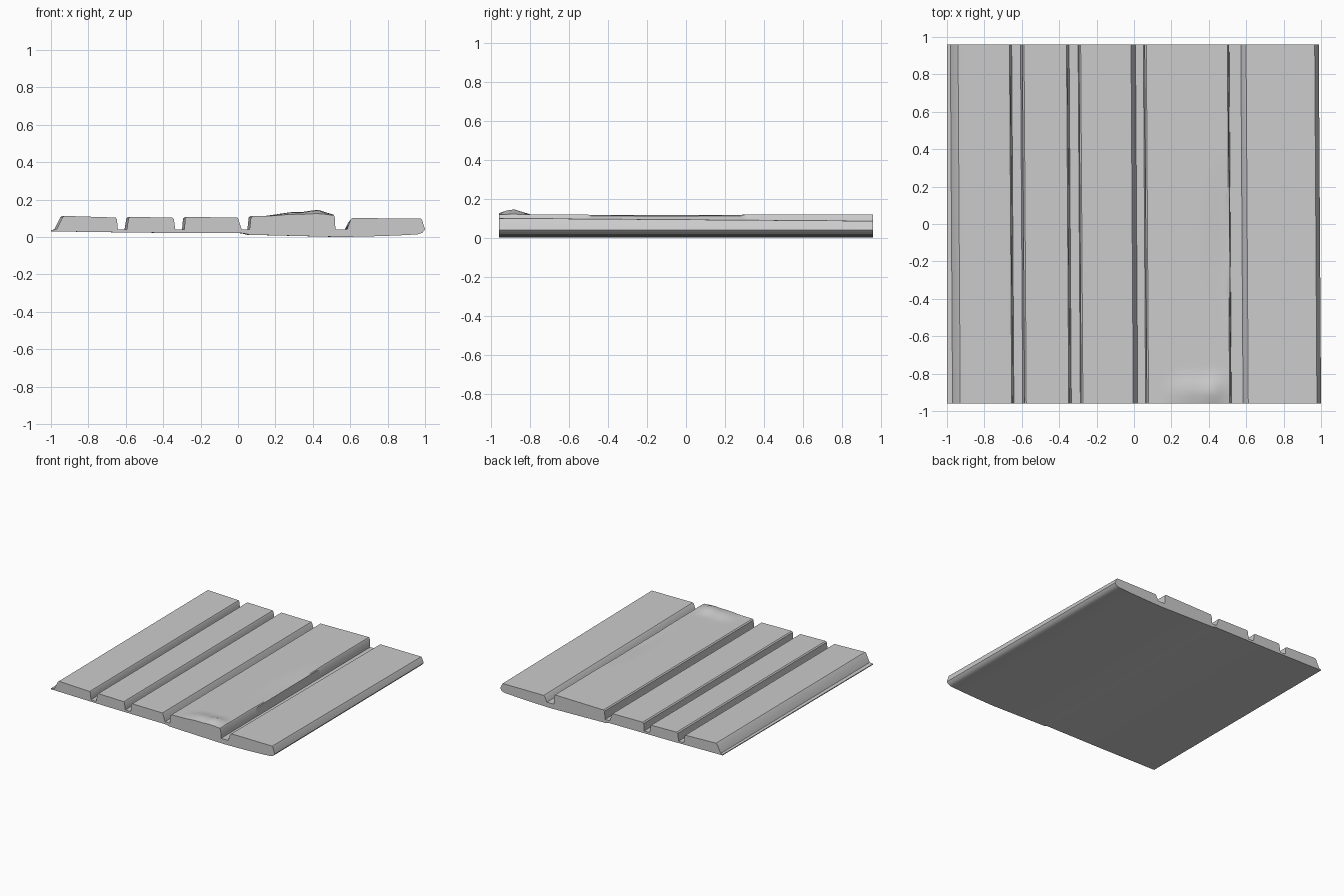
import bpy, bmesh, math

cube = bpy.data.objects.get("Cube")
if cube:
    bpy.data.objects.remove(cube, do_unlink=True)

DEPTH = 0.96
ROWS = 48

# Each plank: foot left, top left, top right, foot right, height left, height right
planks = [
    (-0.97, -0.935, -0.65, -0.642, 0.113, 0.104),
    (-0.595, -0.582, -0.345, -0.335, 0.108, 0.103),
    (-0.287, -0.279, 0.0, 0.02, 0.107, 0.104),
    (0.062, 0.072, 0.515, 0.521, 0.112, 0.118),
    (0.583, 0.605, 0.982, 0.995, 0.101, 0.099),
]
FLOOR = 0.04
underside = [(1.0, 0.04), (0.985, 0.022), (0.96, 0.014), (0.85, 0.008), (0.7, 0.003),
             (0.55, 0.0), (0.3, 0.006), (0.06, 0.012), (0.03, 0.02), (-0.5, 0.023), (-1.0, 0.03)]


def top_profile():
    """Board outline from left to right, with rounded plank edges."""
    pts = [(-1.0, 0.037)]
    for f0, t0, t1, f1, z0, z1 in planks:
        pts += [(f0, FLOOR), (t0 - 0.003, z0 - 0.008), (t0 + 0.006, z0)]
        steps = 16
        for i in range(1, steps):
            k = i / steps
            pts.append((t0 + (t1 - t0) * k, z0 + (z1 - z0) * k))
        pts += [(t1 - 0.004, z1), (t1 + 0.002, z1 - 0.008)]
        if f1 < 0.9:
            pts.append((f1, FLOOR))
    return pts


def peak(x, y, cx, cy, wx, wy, height):
    """Pointed swelling in the wood."""
    return height * max(0, 1 - math.hypot((x - cx) / wx, (y - cy) / wy))


def warp(x, y, z):
    """Slight taper towards the back, plus the raised grain on the wide plank."""
    back = (y + DEPTH) / (2 * DEPTH)
    edge = min(1, max(0, 1 - abs(x)) / 0.03) if x < 0 else 1
    nx = x - 0.012 * back * edge
    if z > 0.08:
        if x > 0.55:
            z -= 0.014 * back
        elif 0.07 < x < 0.517:
            z += peak(x, y, 0.31, -0.89, 0.16, 0.1, 0.022)
            z += peak(x, y, 0.43, -0.89, 0.09, 0.1, 0.025)
            z -= peak(x, y, 0.5, -0.1, 0.12, 0.45, 0.01)
    return nx, y, z


# Panel lofted from front to back
outline = top_profile() + underside
bm = bmesh.new()
rings = []
for r in range(ROWS + 1):
    y = -DEPTH + 2 * DEPTH * r / ROWS
    rings.append([bm.verts.new(warp(x, y, z)) for x, z in outline])
n = len(outline)
for a, b in zip(rings, rings[1:]):
    for i in range(n):
        j = (i + 1) % n
        bm.faces.new((a[i], a[j], b[j], b[i]))
bm.faces.new(rings[0])
bm.faces.new(rings[-1])
bmesh.ops.recalc_face_normals(bm, faces=bm.faces)

mesh = bpy.data.meshes.new("plank_panel")
bm.to_mesh(mesh)
bm.free()
panel = bpy.data.objects.new("plank_panel", mesh)
bpy.context.collection.objects.link(panel)

# Plain grey
grey = bpy.data.materials.new("plain_grey")
grey.use_nodes = True
color = (0.6, 0.6, 0.6, 1)
grey.diffuse_color = color
grey.node_tree.nodes["Principled BSDF"].inputs["Base Color"].default_value = color
mesh.materials.append(grey)

bpy.context.view_layer.objects.active = panel
panel.select_set(True)
bpy.ops.object.shade_smooth_by_angle(angle=math.radians(35))
